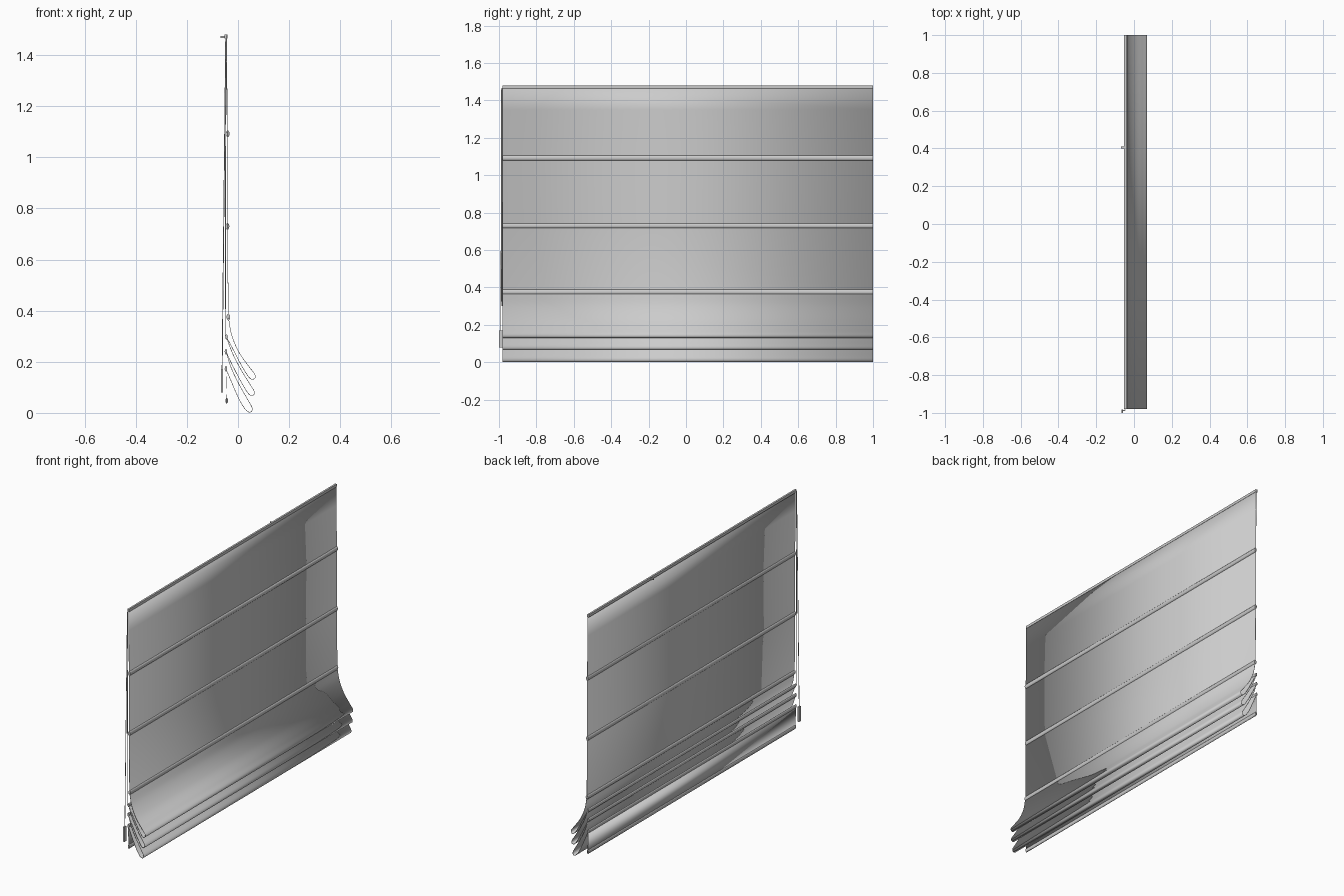
import bpy, bmesh, math
from mathutils import Vector

if "Cube" in bpy.data.objects:
    bpy.data.objects.remove(bpy.data.objects["Cube"])

Y0, Y1 = -0.98, 1.0   # blind ends

grey = bpy.data.materials.new("grey fabric")
grey.diffuse_color = (0.6, 0.6, 0.6, 1)
grey.use_nodes = True
grey.node_tree.nodes["Principled BSDF"].inputs["Base Color"].default_value = grey.diffuse_color


def add_object(name, bm, smooth=True):
    bmesh.ops.recalc_face_normals(bm, faces=bm.faces[:])
    mesh = bpy.data.meshes.new(name)
    bm.to_mesh(mesh)
    bm.free()
    mesh.materials.append(grey)
    ob = bpy.data.objects.new(name, mesh)
    bpy.context.collection.objects.link(ob)
    if smooth:
        bpy.ops.object.select_all(action='DESELECT')
        ob.select_set(True)
        bpy.context.view_layer.objects.active = ob
        bpy.ops.object.shade_smooth_by_angle(angle=math.radians(40))
    return ob


def box(name, lo, hi):
    bm = bmesh.new()
    bmesh.ops.create_cube(bm, size=1)
    for v in bm.verts:
        v.co = [(a + b) / 2 + c * (b - a) for a, b, c in zip(lo, hi, v.co)]
    return add_object(name, bm, False)


def spline(points, steps=8):
    """Catmull-Rom curve through the points."""
    p = [Vector(q) for q in points]
    p = [2 * p[0] - p[1]] + p + [2 * p[-1] - p[-2]]
    out = []
    for i in range(1, len(p) - 2):
        a, b, c, d = p[i - 1:i + 3]
        for s in range(steps):
            t = s / steps
            out.append(0.5 * (2 * b + (c - a) * t + (2 * a - 5 * b + 4 * c - d) * t * t
                              + (3 * b - a - 3 * c + d) * t ** 3))
    return out + [p[-2]]


def rod(name, x, z, rx=0.007, rz=0.013):
    bm = bmesh.new()
    ring = [(x + rx * math.cos(k * math.tau / 16), z + rz * math.sin(k * math.tau / 16))
            for k in range(16)]
    ends = [[bm.verts.new((a, y, b)) for a, b in ring] for y in (Y0, Y1)]
    for k in range(16):
        j = (k + 1) % 16
        bm.faces.new((ends[0][k], ends[0][j], ends[1][j], ends[1][k]))
    bm.faces.new(ends[0])
    bm.faces.new(ends[1])
    return add_object(name, bm)


def cord(name, a, b, r=0.0018):
    a, b = Vector(a), Vector(b)
    bm = bmesh.new()
    bmesh.ops.create_cone(bm, cap_ends=True, segments=8, radius1=r, radius2=r, depth=(b - a).length)
    bm.transform(Vector((0, 0, 1)).rotation_difference(b - a).to_matrix().to_4x4())
    bmesh.ops.translate(bm, verts=bm.verts, vec=(a + b) / 2)
    return add_object(name, bm)


# Fabric: flat upper panels, then three hanging folds and a straight hem
panel = [(-0.043, 1.478), (-0.044, 1.35), (-0.041, 1.09), (-0.041, 0.73), (-0.038, 0.375)]
folds = [
    [(-0.038, 0.375), (-0.024, 0.302), (0.005, 0.235), (0.044, 0.18), (0.066, 0.15),
     (0.064, 0.134), (0.046, 0.136), (0.015, 0.183), (-0.02, 0.25), (-0.046, 0.298)],
    [(-0.046, 0.298), (-0.022, 0.235), (0.01, 0.172), (0.045, 0.115), (0.063, 0.085),
     (0.06, 0.07), (0.042, 0.074), (0.013, 0.12), (-0.022, 0.187), (-0.047, 0.24)],
    [(-0.047, 0.24), (-0.026, 0.175), (0.005, 0.11), (0.038, 0.052), (0.055, 0.02),
     (0.05, 0.004), (0.032, 0.01), (0.005, 0.052), (-0.025, 0.12), (-0.047, 0.172)],
]
profile = [Vector(p) for p in panel[:-1]]
for f in folds:
    profile += spline(f)[:-1]
profile += [Vector((-0.047, 0.172)), Vector((-0.044, 0.035))]
bm = bmesh.new()
left = [bm.verts.new((p.x, Y0, p.y)) for p in profile]
right = [bm.verts.new((p.x, Y1, p.y)) for p in profile]
for i in range(len(profile) - 1):
    bm.faces.new((left[i], left[i + 1], right[i + 1], right[i]))
fabric = add_object("fabric", bm)
sol = fabric.modifiers.new("thickness", 'SOLIDIFY')
sol.thickness = 0.002
sol.offset = 0

# Stiffening rods at the panel joints, fold backs and hem
for i, (x, z) in enumerate([(-0.040, 1.092), (-0.041, 0.73), (-0.038, 0.375)]):
    rod(f"panel_rod_{i + 1}", x, z)
for i, (x, z) in enumerate([(-0.045, 0.297), (-0.047, 0.24), (-0.047, 0.172), (-0.044, 0.048)]):
    rod(f"fold_rod_{i + 1}", x, z, 0.005, 0.011)

# Head rail and its wall pin
box("head_rail", (-0.052, Y0, 1.464), (-0.041, Y1, 1.48))
box("wall_pin", (-0.068, 0.40, 1.467), (-0.05, 0.41, 1.474))

# Pull cords and the cord weight
cord("front_cord", (-0.047, -0.984, 1.465), (-0.05, -0.984, 0.30))
cord("back_cord", (-0.048, -0.986, 1.465), (-0.062, -0.99, 0.17))
box("cord_weight", (-0.067, -1.0, 0.08), (-0.058, -0.982, 0.17))
